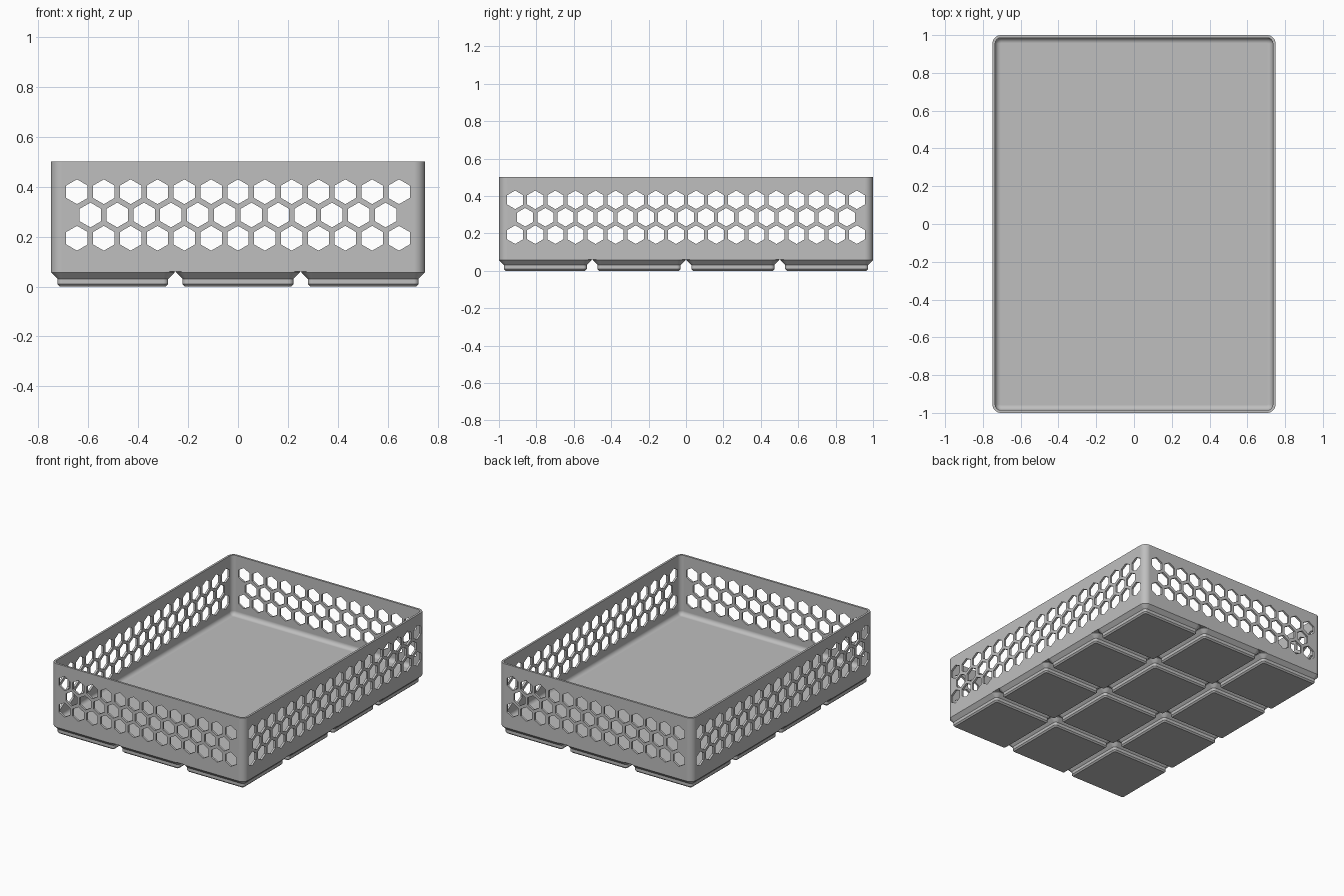
import bpy, bmesh, math
from mathutils import Vector

if "Cube" in bpy.data.objects:
    bpy.data.objects.remove(bpy.data.objects["Cube"])

S = 2 / 167.5                    # model units per millimetre
PITCH, COLS, ROWS = 42, 3, 4     # foot grid
HALF_X, HALF_Y, HEIGHT = 62.75, 83.75, 42
CORNER, WALL, FLOOR, FILLET = 3.75, 1.2, 7, 2.4
HEX_PITCH, HEX_R, HEX_Z = 9, 4.16, 24

grey = bpy.data.materials.new("plastic_grey")
grey.use_nodes = True
colour = (0.52, 0.52, 0.52, 1)
grey.diffuse_color = colour
grey.node_tree.nodes["Principled BSDF"].inputs["Base Color"].default_value = colour


def rounded_rect(hx, hy, r, z, seg=8):
    """Counter-clockwise outline of a rounded rectangle."""
    points = []
    for k, (sx, sy) in enumerate([(1, 1), (-1, 1), (-1, -1), (1, -1)]):
        for i in range(seg + 1):
            a = math.pi / 2 * (k + i / seg)
            points.append(Vector((sx * (hx - r) + r * math.cos(a),
                                  sy * (hy - r) + r * math.sin(a), z)) * S)
    return points


def loft(name, hx, hy, profile):
    """Closed solid through rings given as (inset, height)."""
    bm = bmesh.new()
    rings = [[bm.verts.new(p) for p in
              rounded_rect(hx - t, hy - t, max(CORNER - t, 0.05), z)]
             for t, z in profile]
    for low, high in zip(rings, rings[1:]):
        for i in range(len(low)):
            j = (i + 1) % len(low)
            bm.faces.new((low[i], low[j], high[j], high[i]))
    bm.faces.new(rings[0][::-1])
    bm.faces.new(rings[-1])
    bmesh.ops.recalc_face_normals(bm, faces=bm.faces[:])
    return add_object(name, bm)


def add_object(name, bm):
    mesh = bpy.data.meshes.new(name)
    bm.to_mesh(mesh)
    bm.free()
    mesh.materials.append(grey)
    obj = bpy.data.objects.new(name, mesh)
    bpy.context.collection.objects.link(obj)
    return obj


def hex_cutter(name, count, length, along_x):
    """Three staggered rows of hexagonal prisms running through the tray."""
    bm = bmesh.new()
    for row in (-1, 0, 1):
        n = count if row else count - 1
        z = HEX_Z + row * HEX_PITCH * math.sqrt(3) / 2
        for i in range(n):
            u = (i - (n - 1) / 2) * HEX_PITCH
            ends = []
            for d in (-length, length):
                ring = []
                for k in range(6):
                    a = math.pi / 6 + k * math.pi / 3
                    h, v = u + HEX_R * math.cos(a), z + HEX_R * math.sin(a)
                    ring.append(bm.verts.new(Vector((d, h, v) if along_x else (h, d, v)) * S))
                ends.append(ring)
            for k in range(6):
                j = (k + 1) % 6
                bm.faces.new((ends[0][k], ends[0][j], ends[1][j], ends[1][k]))
            bm.faces.new(ends[0][::-1])
            bm.faces.new(ends[1])
    bmesh.ops.recalc_face_normals(bm, faces=bm.faces[:])
    cutter = add_object(name, bm)
    cutter.hide_render = True
    return cutter


def smooth(obj):
    bpy.ops.object.select_all(action="DESELECT")
    obj.select_set(True)
    bpy.context.view_layer.objects.active = obj
    bpy.ops.object.shade_smooth_by_angle(angle=math.radians(30))
    mod = obj.modifiers.new("even_normals", "WEIGHTED_NORMAL")
    mod.keep_sharp = True


# Tray: outer wall, rim, inner wall, rounded inner bottom edge and floor
profile = [(0, 5), (0, HEIGHT), (WALL, HEIGHT)]
for i in range(9):
    a = math.pi / 2 * i / 8
    profile.append((WALL + FILLET * (1 - math.cos(a)), FLOOR + FILLET * (1 - math.sin(a))))
tray = loft("tray", HALF_X, HALF_Y, profile)

# Honeycomb openings in all four walls
cutters = [hex_cutter("end_wall_cutter", 13, HALF_Y + 5, False),
           hex_cutter("side_wall_cutter", 18, HALF_X + 5, True)]
for cutter in cutters:
    mod = tray.modifiers.new(cutter.name, "BOOLEAN")
    mod.operation, mod.solver, mod.object = "DIFFERENCE", "EXACT", cutter
bpy.context.view_layer.update()
cut = bpy.data.meshes.new_from_object(tray.evaluated_get(bpy.context.evaluated_depsgraph_get()))
tray.modifiers.clear()
tray.data = cut
for cutter in cutters:
    bpy.data.objects.remove(cutter)
smooth(tray)

# Stepped feet sharing one mesh
foot = loft("foot", 20.75, 20.75, [(2.95, 0), (2.15, 0.8), (2.15, 2.6), (0, 4.75), (0, 5)])
smooth(foot)
for c in range(COLS):
    for r in range(ROWS):
        part = foot if c == r == 0 else foot.copy()
        if part is not foot:
            bpy.context.collection.objects.link(part)
        part.location = ((c - (COLS - 1) / 2) * PITCH * S, (r - (ROWS - 1) / 2) * PITCH * S, 0)
